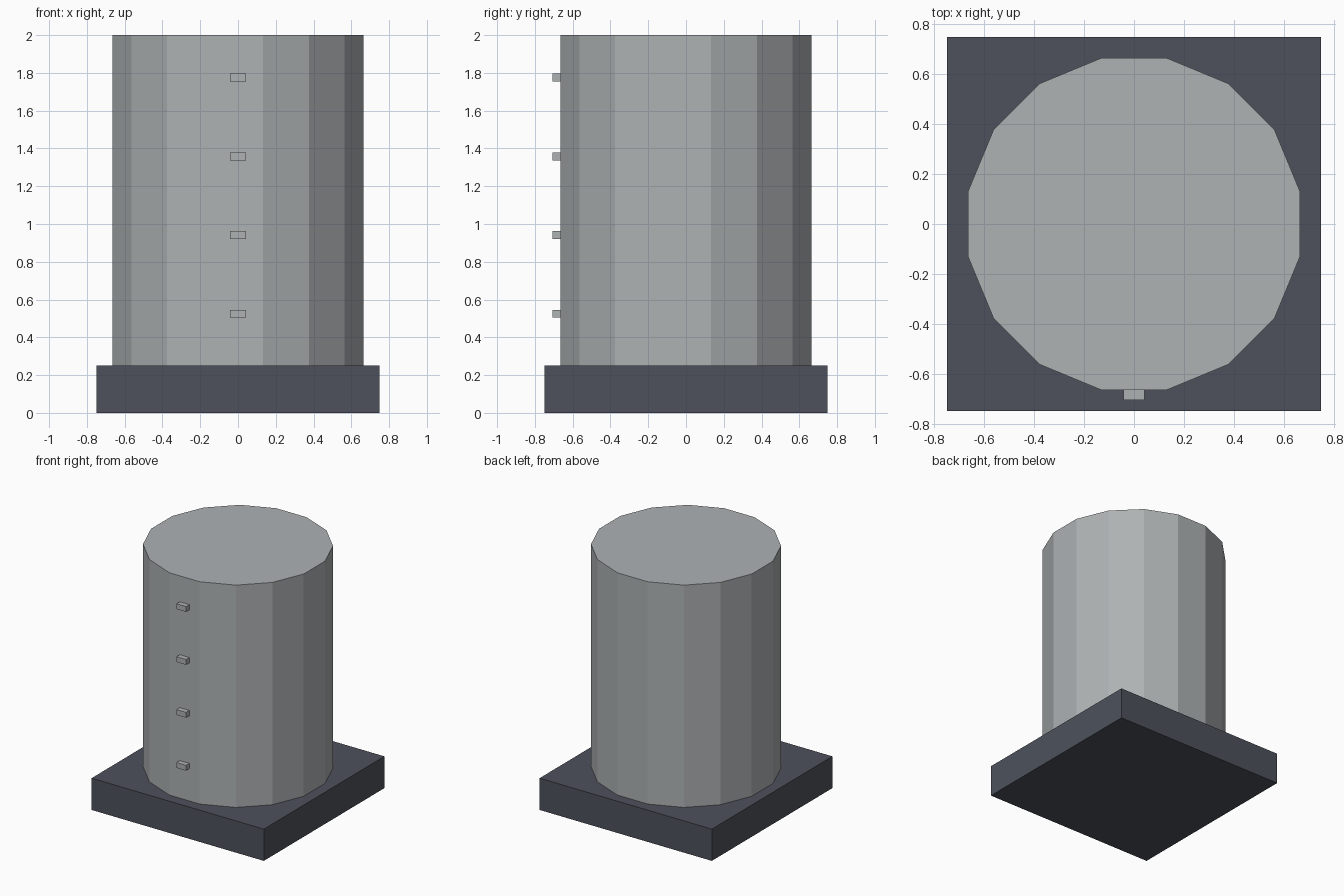
import bpy
import math

if "Cube" in bpy.data.objects:
    bpy.data.objects.remove(bpy.data.objects["Cube"])


def material(name, rgb):
    m = bpy.data.materials.new(name)
    m.diffuse_color = (*rgb, 1.0)
    m.use_nodes = True
    m.node_tree.nodes["Principled BSDF"].inputs["Base Color"].default_value = m.diffuse_color
    return m


def box(name, center, size, mat):
    bpy.ops.mesh.primitive_cube_add(size=1, location=center)
    ob = bpy.context.object
    ob.name = name
    ob.scale = size
    bpy.ops.object.transform_apply(location=False, rotation=False, scale=True)
    ob.data.materials.append(mat)
    return ob


concrete = material("light grey", (0.42, 0.445, 0.455))
dark = material("dark slate", (0.075, 0.083, 0.105))

BASE_H = 0.25
SIDES = 16
APOTHEM = 0.665

# Square plinth
box("base_slab", (0, 0, BASE_H / 2), (1.5, 1.5, BASE_H), dark)

# Sixteen-sided tank with a flat side facing the front
bpy.ops.mesh.primitive_cylinder_add(
    vertices=SIDES, radius=APOTHEM / math.cos(math.pi / SIDES),
    depth=2 - BASE_H, location=(0, 0, (2 + BASE_H) / 2),
    rotation=(0, 0, math.pi / SIDES))
tank = bpy.context.object
tank.name = "tank_body"
tank.data.materials.append(concrete)

# Ladder rungs up the front
for i in range(4):
    box(f"rung_{i + 1}", (0, -0.685, 0.525 + i * 0.4167), (0.083, 0.042, 0.042), concrete)
